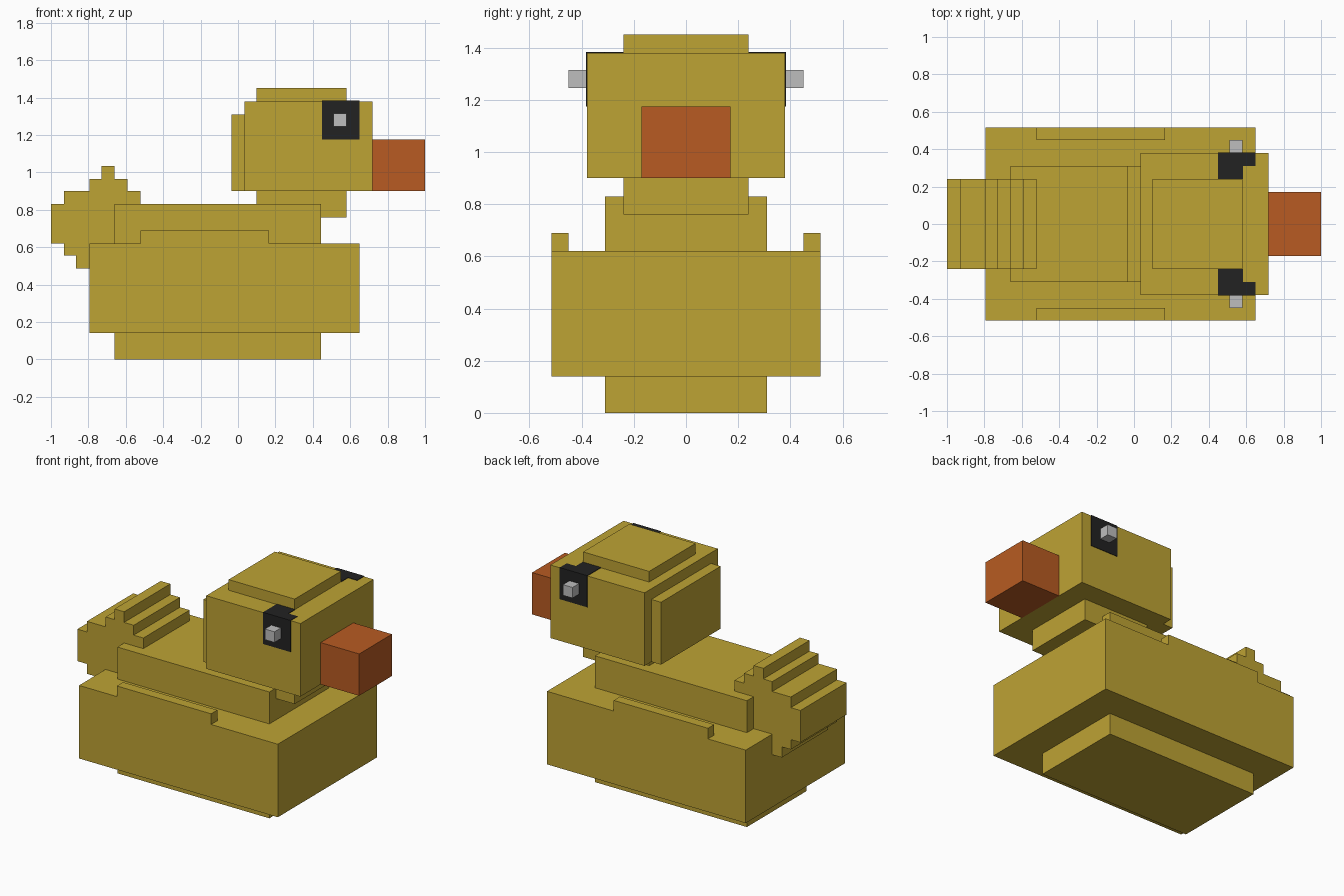
import bpy
import bmesh

cube = bpy.data.objects.get("Cube")
if cube:
    bpy.data.objects.remove(cube, do_unlink=True)


def material(name, rgb):
    mat = bpy.data.materials.new(name)
    mat.use_nodes = True
    color = (*rgb, 1)
    mat.diffuse_color = color
    mat.node_tree.nodes["Principled BSDF"].inputs["Base Color"].default_value = color
    return mat


yellow = material("mustard yellow", (0.515, 0.366, 0.034))
orange = material("burnt orange", (0.479, 0.105, 0.016))
black = material("soft black", (0.016, 0.016, 0.016))
grey = material("light grey", (0.515, 0.515, 0.515))


def prism(name, outline, y0, y1, mat):
    """Extrude an x-z outline from y0 to y1."""
    bm = bmesh.new()
    face = bm.faces.new([bm.verts.new((x, y0, z)) for x, z in outline])
    extruded = bmesh.ops.extrude_face_region(bm, geom=[face])["geom"]
    verts = [v for v in extruded if isinstance(v, bmesh.types.BMVert)]
    bmesh.ops.translate(bm, verts=verts, vec=(0, y1 - y0, 0))
    bmesh.ops.recalc_face_normals(bm, faces=bm.faces)
    mesh = bpy.data.meshes.new(name)
    bm.to_mesh(mesh)
    bm.free()
    mesh.materials.append(mat)
    obj = bpy.data.objects.new(name, mesh)
    bpy.context.scene.collection.objects.link(obj)
    return obj


def box(name, x0, x1, y0, y1, z0, z1, mat):
    return prism(name, [(x0, z0), (x1, z0), (x1, z1), (x0, z1)], y0, y1, mat)


def centred(name, x0, x1, half, z0, z1, mat=yellow):
    return box(name, x0, x1, -half, half, z0, z1, mat)


# Body, stacked from the belly up
centred("belly", -0.66, 0.445, 0.31, 0, 0.14)
centred("body", -0.795, 0.65, 0.515, 0.14, 0.62)
centred("back", -0.66, 0.445, 0.31, 0.62, 0.83)

# Head and beak
centred("neck", 0.1, 0.58, 0.24, 0.76, 0.9)
centred("head", 0.035, 0.72, 0.38, 0.9, 1.38)
centred("crown", 0.1, 0.58, 0.24, 1.38, 1.45)
centred("nape", -0.035, 0.035, 0.31, 0.9, 1.31)
centred("beak", 0.72, 1, 0.17, 0.9, 1.175, orange)

# Stepped tail
tail = [(-1, 0.62), (-0.93, 0.62), (-0.93, 0.555), (-0.865, 0.555),
        (-0.865, 0.485), (-0.795, 0.485), (-0.795, 0.62), (-0.52, 0.62),
        (-0.52, 0.9), (-0.59, 0.9), (-0.59, 0.965), (-0.66, 0.965),
        (-0.66, 1.035), (-0.73, 1.035), (-0.73, 0.965), (-0.795, 0.965),
        (-0.795, 0.9), (-0.93, 0.9), (-0.93, 0.83), (-1, 0.83)]
prism("tail", tail, -0.24, 0.24, yellow)

# Wings and eyes on both sides
for side, s in (("left", 1), ("right", -1)):
    box(side + "_wing", -0.52, 0.165, s * 0.45, s * 0.515, 0.62, 0.69, yellow)
    box(side + "_eye_patch", 0.45, 0.65, s * 0.38, s * 0.383, 1.175, 1.383, black)
    box(side + "_brow_inner", 0.45, 0.583, s * 0.24, s * 0.31, 1.38, 1.383, black)
    box(side + "_brow_outer", 0.45, 0.65, s * 0.31, s * 0.38, 1.38, 1.383, black)
    box(side + "_pupil", 0.51, 0.58, s * 0.38, s * 0.45, 1.245, 1.315, grey)
